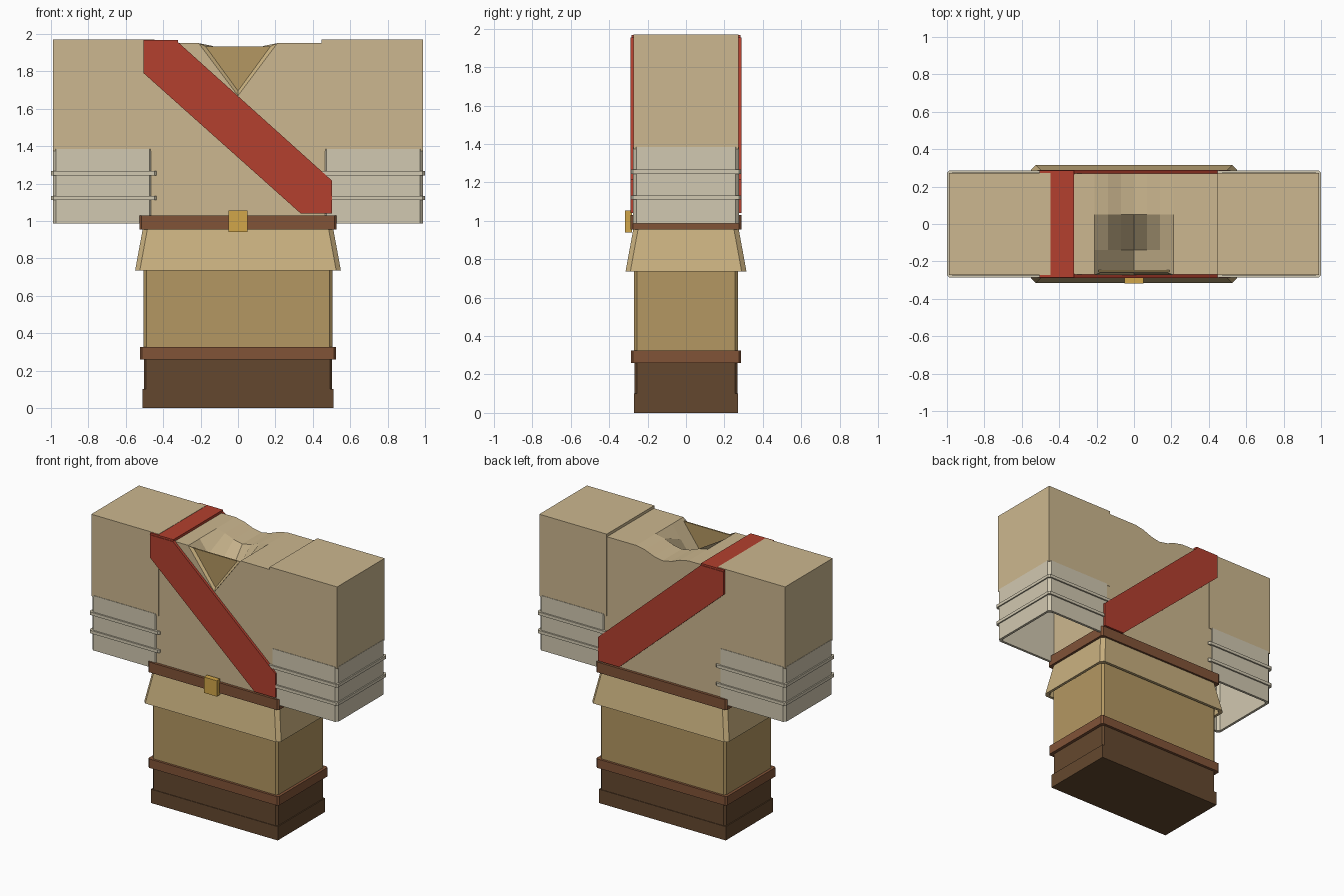
import bpy, bmesh, math

if "Cube" in bpy.data.objects:
    bpy.data.objects.remove(bpy.data.objects["Cube"])

def material(name, rgb):
    m = bpy.data.materials.new(name)
    m.diffuse_color = (*[(c / 255) ** 2.2 for c in rgb], 1)
    m.use_nodes = True
    m.node_tree.nodes["Principled BSDF"].inputs["Base Color"].default_value = m.diffuse_color
    return m

TAN = material("tan_cloth", (203, 182, 142))
SKIRT = material("skirt_cloth", (201, 176, 127))
GOLD = material("ochre_cloth", (178, 150, 98))
CREAM = material("cream_wrap", (208, 199, 175))
LEATHER = material("leather", (128, 84, 58))
BOOT = material("dark_leather", (100, 73, 50))
RED = material("red_cloth", (178, 66, 50))
BRASS = material("brass", (208, 165, 75))

def finish(name, bm, mat):
    bmesh.ops.recalc_face_normals(bm, faces=bm.faces[:])
    me = bpy.data.meshes.new(name)
    bm.to_mesh(me)
    bm.free()
    ob = bpy.data.objects.new(name, me)
    bpy.context.collection.objects.link(ob)
    me.materials.append(mat)
    return ob

def outline(cx, hx, hy, c):
    """Rectangle, with corners cut by c when c > 0."""
    if c == 0:
        return [(cx - hx, -hy), (cx + hx, -hy), (cx + hx, hy), (cx - hx, hy)]
    q = [(hx, -hy + c), (hx, hy - c), (hx - c, hy), (-hx + c, hy),
         (-hx, hy - c), (-hx, -hy + c), (-hx + c, -hy), (hx - c, -hy)]
    return [(cx + x, y) for x, y in q]

def block(name, cx, hx, hy, z0, z1, mat, c=0, flare=0, wall=0):
    """Upright block; flare widens the bottom, wall > 0 makes an open tube."""
    bm = bmesh.new()
    def ring(inset, z, f):
        return [bm.verts.new((x, y, z)) for x, y in outline(cx, hx + f - inset, hy + f - inset, c)]
    def bridge(a, b):
        for i in range(len(a)):
            j = (i + 1) % len(a)
            bm.faces.new((a[i], a[j], b[j], b[i]))
    lo, hi = ring(0, z0, flare), ring(0, z1, 0)
    bridge(lo, hi)
    if wall:
        lo2, hi2 = ring(wall, z0, flare), ring(wall, z1, 0)
        bridge(lo2, hi2)
        bridge(lo, lo2)
        bridge(hi, hi2)
    else:
        bm.faces.new(lo)
        bm.faces.new(hi)
    return finish(name, bm, mat)

def plate(name, pts, y0, y1, mat):
    """Front-view outline extruded along y."""
    bm = bmesh.new()
    a = [bm.verts.new((x, y0, z)) for x, z in pts]
    b = [bm.verts.new((x, y1, z)) for x, z in pts]
    bm.faces.new(a)
    bm.faces.new(b)
    for i in range(len(pts)):
        j = (i + 1) % len(pts)
        bm.faces.new((a[i], a[j], b[j], b[i]))
    return finish(name, bm, mat)

# Boots and trousers
block("boot_sole", 0, .51, .272, 0, .10, BOOT)
block("boot_shaft", 0, .503, .268, .10, .27, BOOT, .012)
block("boot_cuff", 0, .525, .287, .26, .325, LEATHER, .012)
block("trousers", 0, .505, .27, .32, 1.0, GOLD, .015)

# Tunic skirt, belt and buckle
block("tunic_skirt", 0, .507, .272, .735, .97, SKIRT, .025, .043, .02)
block("belt", 0, .527, .289, .955, 1.03, LEATHER, .012)
plate("buckle", [(-.052, .94), (.052, .94), (.052, 1.055), (-.052, 1.055)], -.318, -.28, BRASS)

# Torso with a V neck in front and a dipped back collar
xs = [-.5, -.32, -.21, -.14, -.07, 0, .07, .14, .21, .32, .5]
ys = [-.27, -.14, .05, .27]
bm = bmesh.new()
def top_z(x, y):
    if abs(x) > .2:
        return 1.95
    if y < 0:
        return 1.67 + .28 * abs(x) / .21
    return 1.95 - .055 * math.cos(x / .21 * math.pi / 2) ** 2
top = [[bm.verts.new((x, y, top_z(x, y))) for y in ys] for x in xs]
low = [[bm.verts.new((x, y, 1.0)) for y in ys] for x in xs]
nx, ny = len(xs), len(ys)
for i in range(nx - 1):
    for g in (top, low):
        for j in range(ny - 1):
            bm.faces.new((g[i][j], g[i + 1][j], g[i + 1][j + 1], g[i][j + 1]))
    for j in (0, ny - 1):
        bm.faces.new((low[i][j], low[i + 1][j], top[i + 1][j], top[i][j]))
for i in (0, nx - 1):
    for j in range(ny - 1):
        bm.faces.new((low[i][j], low[i][j + 1], top[i][j + 1], top[i][j]))
finish("torso", bm, TAN)

# Inner shirt showing in the neck, with lapel strips
plate("inner_shirt", [(-.19, 1.933), (0, 1.675), (.19, 1.933)], -.256, -.246, GOLD)
for s, side in ((-1, "left"), (1, "right")):
    bm = bmesh.new()
    bm.faces.new([bm.verts.new(p) for p in (
        (s * .21, -.272, 1.95), (0, -.272, 1.67), (0, -.258, 1.695), (s * .175, -.258, 1.935))])
    finish(side + "_lapel", bm, SKIRT)

# Sleeves, hollow forearm wraps and their bands
for s, side in ((-1, "left"), (1, "right")):
    block(side + "_sleeve", s * .717, .271, .273, 1.375, 1.97, TAN)
    block(side + "_forearm_wrap", s * .722, .268, .276, .987, 1.385, CREAM, .018, 0, .018)
    for k, z in enumerate((1.122, 1.255)):
        block(f"{side}_wrap_band_{k}", s * .717, .282, .287, z - .011, z + .011, CREAM, .012, 0, .02)

# Diagonal sash, front, back and over the shoulder
sash = [(-.505, 1.955), (-.32, 1.955), (.503, 1.215), (.503, 1.04), (.335, 1.04), (-.505, 1.79)]
plate("sash_front", sash, -.289, -.268, RED)
plate("sash_back", sash, .268, .289, RED)
block("sash_shoulder", -.413, .093, .285, 1.945, 1.968, RED)
